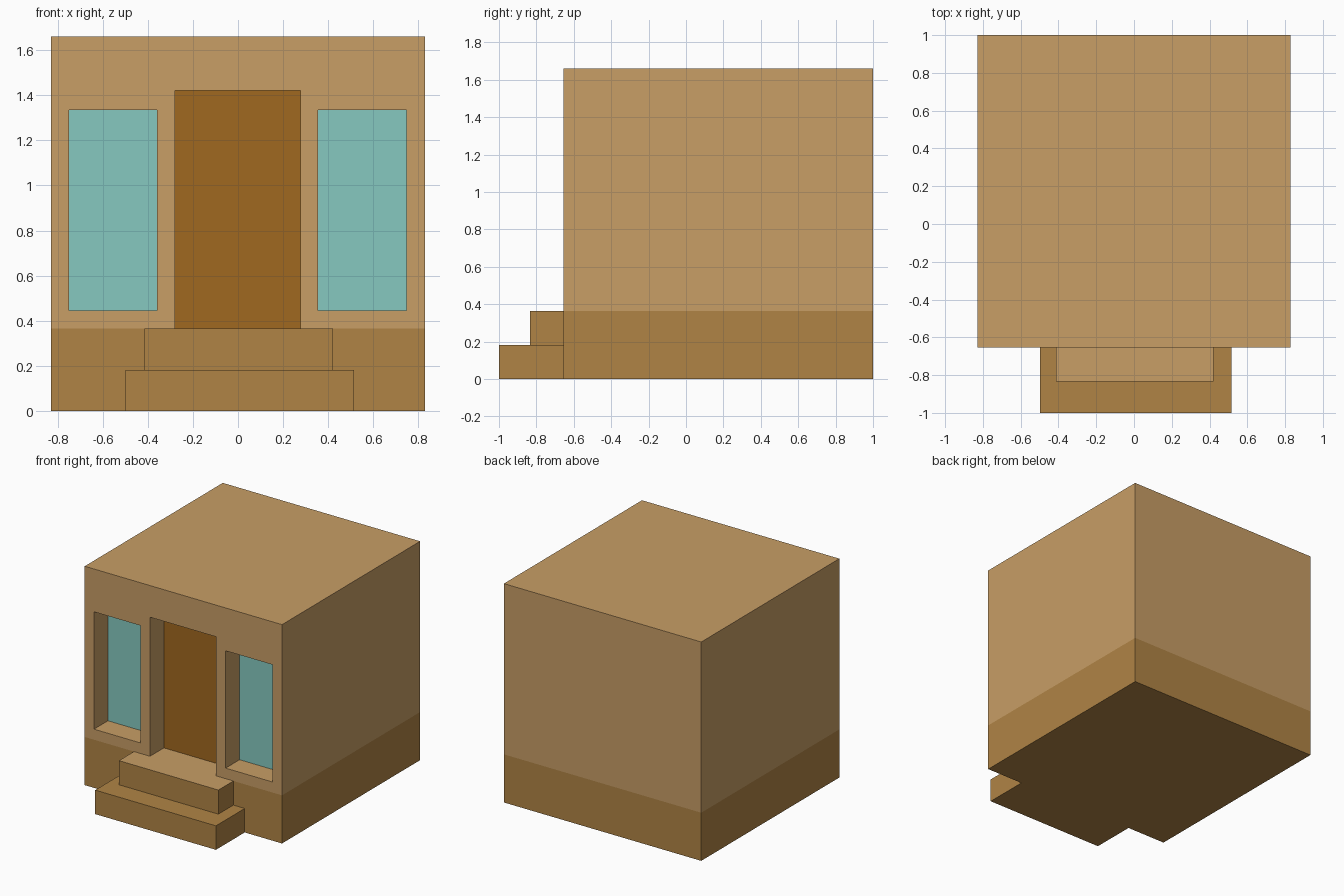
import bpy, bmesh
from mathutils import Matrix, Vector

if "Cube" in bpy.data.objects:
    bpy.data.objects.remove(bpy.data.objects["Cube"])

FRONT, BACK, HALF_W, HEIGHT = -0.655, 1.0, 0.828, 1.66
BASE_Z, RECESS = 0.365, 0.167
# openings: name, x range, z range
DOOR = ("door", -0.28, 0.276, BASE_Z, 1.42)
WINDOWS = [("window_left", -0.75, -0.358, 0.445, 1.335),
           ("window_right", 0.355, 0.747, 0.445, 1.335)]
OPENINGS = [DOOR] + WINDOWS


def material(name, rgb):
    m = bpy.data.materials.new(name)
    m.diffuse_color = (*rgb, 1)
    m.use_nodes = True
    m.node_tree.nodes["Principled BSDF"].inputs["Base Color"].default_value = m.diffuse_color
    return m


WALL = material("wall", (0.578, 0.342, 0.133))
BASE = material("base", (0.434, 0.231, 0.060))
WOOD = material("door_wood", (0.352, 0.138, 0.014))
GLASS = material("glass", (0.238, 0.584, 0.527))


def finish(bm, name, *mats):
    mesh = bpy.data.meshes.new(name)
    bm.to_mesh(mesh)
    bm.free()
    for m in mats:
        mesh.materials.append(m)
    obj = bpy.data.objects.new(name, mesh)
    bpy.context.collection.objects.link(obj)
    return obj


def box(lo, hi):
    lo, hi = Vector(lo), Vector(hi)
    bm = bmesh.new()
    mat = Matrix.Translation((lo + hi) / 2) @ Matrix.Diagonal((*(hi - lo), 1))
    bmesh.ops.create_cube(bm, size=1, matrix=mat)
    return bm


# House shell: a box cut along the opening outlines and the base line
bm = box((-HALF_W, FRONT, 0), (HALF_W, BACK, HEIGHT))
cuts = {((x, 0, 0), (1, 0, 0)) for o in OPENINGS for x in o[1:3]}
cuts |= {((0, 0, z), (0, 0, 1)) for o in OPENINGS for z in o[3:5]}
for co, no in sorted(cuts):
    bmesh.ops.bisect_plane(bm, geom=bm.verts[:] + bm.edges[:] + bm.faces[:],
                           plane_co=co, plane_no=no)


def in_opening(face):
    c = face.calc_center_median()
    return face.normal.y < -0.9 and any(
        x0 < c.x < x1 and z0 < c.z < z1 for _, x0, x1, z0, z1 in OPENINGS)


# Open the front and run the reveals inward
bm.normal_update()
bmesh.ops.delete(bm, geom=[f for f in bm.faces if in_opening(f)], context='FACES')
rim = bmesh.ops.extrude_edge_only(bm, edges=[e for e in bm.edges if e.is_boundary])
bmesh.ops.translate(bm, vec=(0, RECESS, 0),
                    verts=[g for g in rim["geom"] if isinstance(g, bmesh.types.BMVert)])
bmesh.ops.recalc_face_normals(bm, faces=bm.faces[:])
for f in bm.faces:
    f.material_index = int(f.calc_center_median().z < BASE_Z - 0.001)
finish(bm, "house_shell", WALL, BASE)

# Door and window panels closing the recesses
for name, x0, x1, z0, z1 in OPENINGS:
    bm = bmesh.new()
    y = FRONT + RECESS
    bm.faces.new([bm.verts.new(p) for p in
                  ((x0, y, z0), (x1, y, z0), (x1, y, z1), (x0, y, z1))])
    finish(bm, name, WOOD if name == "door" else GLASS)

# Entrance steps, the upper one with a light tread
finish(box((-0.498, -1.0, 0), (0.515, FRONT, 0.182)), "lower_step", BASE)
bm = box((-0.414, -0.835, 0.182), (0.42, FRONT, BASE_Z))
bm.normal_update()
for f in bm.faces:
    f.material_index = int(f.normal.z > 0.9)
finish(bm, "upper_step", BASE, WALL)
